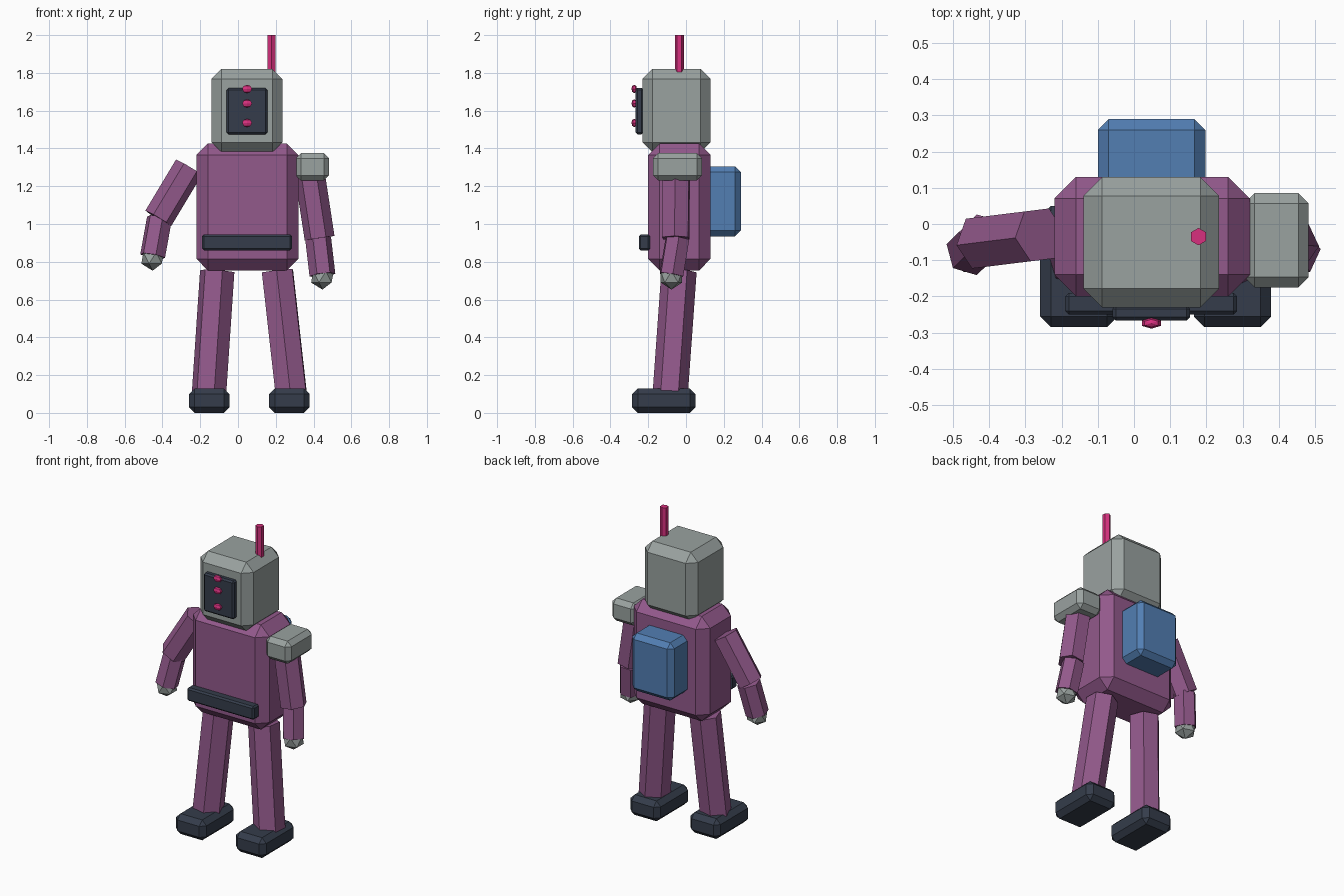
import bpy
from mathutils import Vector

if "Cube" in bpy.data.objects:
    bpy.data.objects.remove(bpy.data.objects["Cube"], do_unlink=True)


def material(name, rgb):
    m = bpy.data.materials.new(name)
    m.use_nodes = True
    colour = (*rgb, 1)
    m.diffuse_color = colour
    m.node_tree.nodes["Principled BSDF"].inputs["Base Color"].default_value = colour
    return m


purple = material("purple paint", (0.29, 0.10, 0.26))
grey = material("grey metal", (0.32, 0.36, 0.35))
dark = material("dark slate", (0.035, 0.046, 0.07))
blue = material("blue paint", (0.085, 0.21, 0.45))
pink = material("pink light", (0.68, 0.03, 0.21))


def finish(name, mat):
    obj = bpy.context.object
    obj.name = name
    obj.data.materials.append(mat)
    return obj


def box(name, mat, x, y, z, chamfer):
    """Chamfered block from its (min, max) range on each axis."""
    ranges = (x, y, z)
    bpy.ops.mesh.primitive_cube_add(size=1, location=[(a + b) / 2 for a, b in ranges])
    obj = finish(name, mat)
    obj.scale = [b - a for a, b in ranges]
    bpy.ops.object.transform_apply(location=False, rotation=False, scale=True)
    bevel = obj.modifiers.new("Chamfer", 'BEVEL')
    bevel.width = chamfer
    bevel.segments = 1


def rod(name, mat, start, end, radius):
    """Six-sided prism between two points."""
    a, b = Vector(start), Vector(end)
    bpy.ops.mesh.primitive_cylinder_add(vertices=6, radius=radius, depth=(b - a).length,
                                        location=(a + b) / 2)
    obj = finish(name, mat)
    obj.rotation_mode = 'QUATERNION'
    obj.rotation_quaternion = (b - a).to_track_quat('Z', 'Y')


# Torso, belt and backpack
box("torso", purple, (-0.22, 0.32), (-0.2, 0.13), (0.755, 1.425), 0.06)
box("belt", dark, (-0.19, 0.285), (-0.25, -0.19), (0.86, 0.945), 0.01)
box("backpack", blue, (-0.1, 0.197), (0.07, 0.29), (0.935, 1.305), 0.03)

# Head, face plate and stacked eyes
box("head", grey, (-0.14, 0.235), (-0.23, 0.13), (1.38, 1.82), 0.052)
box("face_plate", dark, (-0.06, 0.155), (-0.267, -0.225), (1.475, 1.72), 0.01)
for i, z in enumerate((1.715, 1.638, 1.535)):
    bpy.ops.mesh.primitive_uv_sphere_add(segments=6, ring_count=4, radius=1,
                                         location=(0.048, -0.274, z))
    finish(f"eye_{i + 1}", pink).scale = (0.03, 0.015, 0.022)

# Antenna
bpy.ops.mesh.primitive_cylinder_add(vertices=6, radius=0.024, depth=0.22,
                                    location=(0.178, -0.035, 1.89))
finish("antenna", pink)

# Shoulder pad on one side only
box("left_shoulder_pad", grey, (0.305, 0.482), (-0.175, 0.085), (1.23, 1.375), 0.028)

# Arms: shoulder, elbow, wrist
arms = {
    "right": ((-0.26, -0.03, 1.30), (-0.422, -0.05, 1.03), (-0.452, -0.075, 0.83)),
    "left": ((0.37, -0.05, 1.33), (0.432, -0.055, 0.925), (0.447, -0.077, 0.73)),
}
for side, (shoulder, elbow, wrist) in arms.items():
    rod(f"{side}_upper_arm", purple, shoulder, elbow, 0.08)
    forearm_top = Vector(elbow) + Vector((-0.008 if side == "left" else 0.006, 0.01, 0))
    rod(f"{side}_forearm", purple, forearm_top, wrist, 0.069)
    bpy.ops.mesh.primitive_ico_sphere_add(subdivisions=1, radius=0.067,
                                          location=Vector(wrist) - Vector((0, 0, 0.01)))
    finish(f"{side}_hand", grey)

# Legs: hip, ankle, and the foot's centre
legs = {
    "right": ((-0.11, -0.037, 0.75), (-0.155, -0.085, 0.08), -0.152),
    "left": ((0.209, -0.037, 0.75), (0.284, -0.085, 0.08), 0.272),
}
for side, (hip, ankle, x) in legs.items():
    rod(f"{side}_leg", purple, hip, ankle, 0.0935)
    box(f"{side}_foot", dark, (x - 0.107, x + 0.107), (-0.285, 0.05), (0, 0.13), 0.03)
